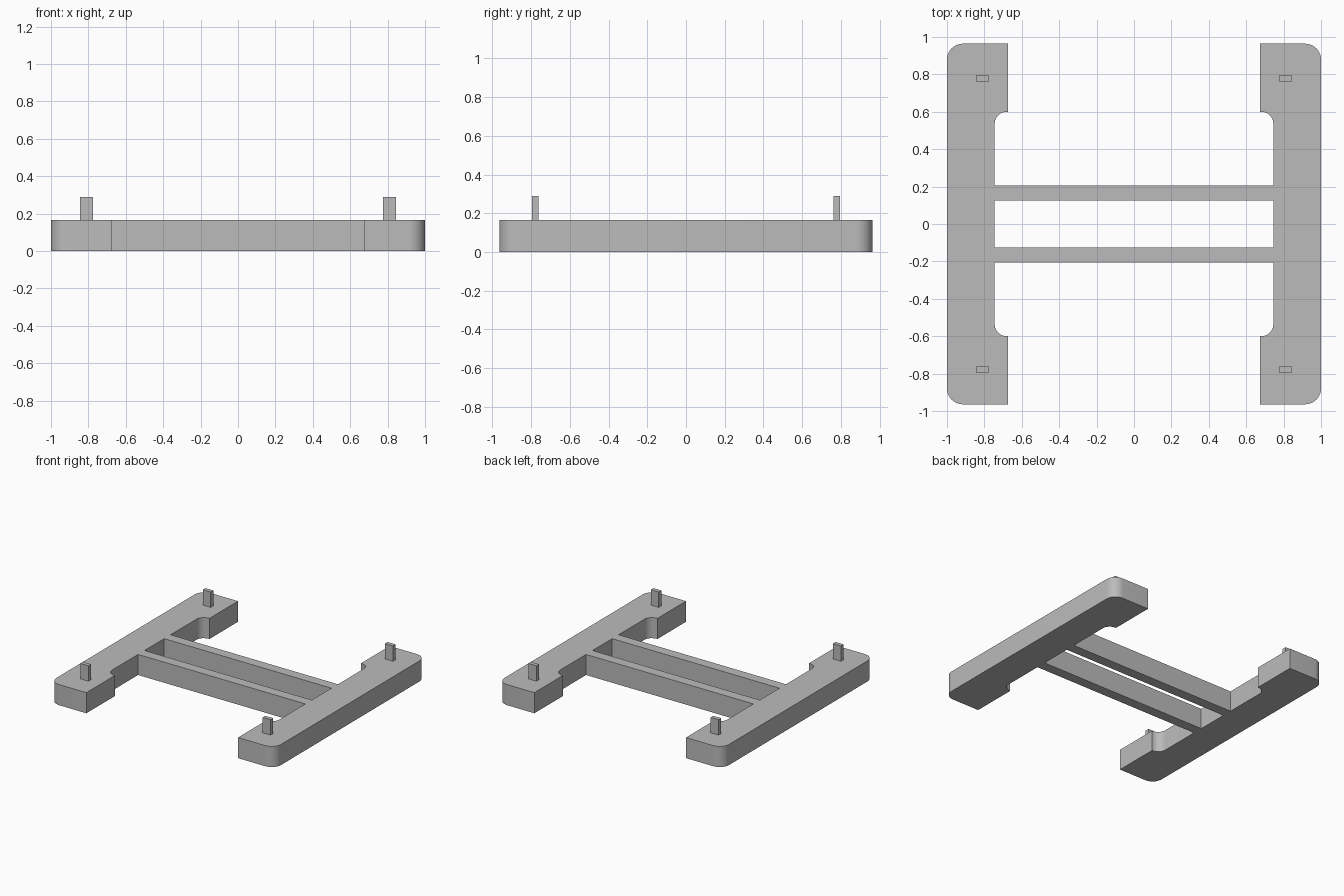
import bpy
import bmesh
from math import cos, sin, pi

cube = bpy.data.objects.get("Cube")
if cube:
    bpy.data.objects.remove(cube, do_unlink=True)

# Main dimensions
HEIGHT = 0.166
PIN_TOP = 0.29
HALF_LENGTH = 0.964
LIP_X, INNER_X = 0.675, 0.745
NOTCH_Y = 0.60
OUTER_R, NOTCH_R = 0.085, 0.065

grey = bpy.data.materials.new("plain_grey")
grey.use_nodes = True
grey.diffuse_color = (0.5, 0.5, 0.5, 1)
grey.node_tree.nodes["Principled BSDF"].inputs["Base Color"].default_value = (0.5, 0.5, 0.5, 1)


def arc(cx, cy, r, start, end, steps=10):
    angles = [start + (end - start) * i / steps for i in range(steps + 1)]
    return [(cx + r * cos(a), cy + r * sin(a)) for a in angles]


def extrude(name, outline, z0, z1):
    """Solid prism from a flat outline."""
    bm = bmesh.new()
    face = bm.faces.new([bm.verts.new((x, y, z0)) for x, y in outline])
    new = bmesh.ops.extrude_face_region(bm, geom=[face])["geom"]
    verts = [v for v in new if isinstance(v, bmesh.types.BMVert)]
    bmesh.ops.translate(bm, verts=verts, vec=(0, 0, z1 - z0))
    bmesh.ops.recalc_face_normals(bm, faces=bm.faces)
    mesh = bpy.data.meshes.new(name)
    bm.to_mesh(mesh)
    bm.free()
    mesh.materials.append(grey)
    obj = bpy.data.objects.new(name, mesh)
    bpy.context.collection.objects.link(obj)
    bpy.ops.object.select_all(action="DESELECT")
    obj.select_set(True)
    bpy.context.view_layer.objects.active = obj
    bpy.ops.object.shade_smooth_by_angle(angle=pi / 6)
    return obj


def box(name, x0, x1, y0, y1, z0, z1):
    return extrude(name, [(x0, y0), (x1, y0), (x1, y1), (x0, y1)], z0, z1)


# Back half of the side rail outline: rounded outer corner, filleted inner notch
half = arc(1 - OUTER_R, HALF_LENGTH - OUTER_R, OUTER_R, 0, pi / 2)
half += [(LIP_X, HALF_LENGTH), (LIP_X, NOTCH_Y)]
half += arc(INNER_X - NOTCH_R, NOTCH_Y - NOTCH_R, NOTCH_R, pi / 2, 0)
rail = half + [(x, -y) for x, y in reversed(half)]

# Side rails and their upright pins
for side, sx in (("left", 1), ("right", -1)):
    extrude(side + "_rail", [(sx * x, y) for x, y in rail], 0, HEIGHT)
    for end, sy in (("back", 1), ("front", -1)):
        box(f"{end}_{side}_pin", sx * 0.776, sx * 0.846,
            sy * 0.761, sy * 0.794, HEIGHT, PIN_TOP)

# Cross bars between the rails
for end, sy in (("back", 1), ("front", -1)):
    box(end + "_cross_bar", -INNER_X, INNER_X, sy * 0.125, sy * 0.207, 0, HEIGHT)
